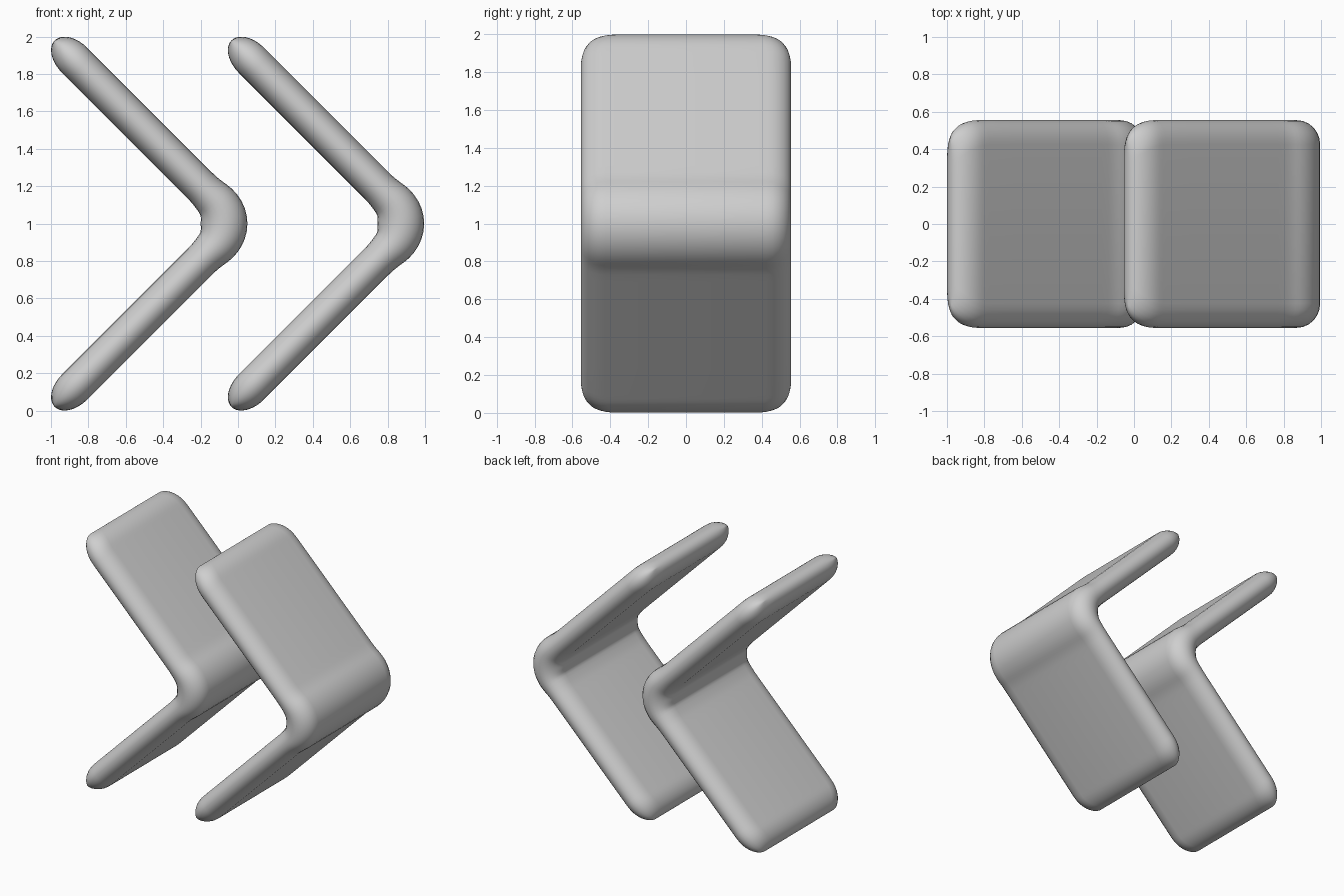
import bpy, bmesh
from math import sin, cos, pi, sqrt, copysign

cube = bpy.data.objects.get("Cube")
if cube:
    bpy.data.objects.remove(cube, do_unlink=True)

HALF_LEN = 1.347      # centreline length from bend to tip
BEND_R = 0.18         # centreline bend radius
BEND_X = -0.2546      # centre of the bend
WIDTH, EDGE = 0.555, 0.13
THICK, SWELL = 0.095, 0.03
ARC = BEND_R * pi / 4

grey = bpy.data.materials.new("light grey")
grey.use_nodes = True
grey.diffuse_color = (0.62, 0.62, 0.62, 1)
grey.node_tree.nodes["Principled BSDF"].inputs["Base Color"].default_value = grey.diffuse_color


def centreline(s):
    """Point and outward normal at signed distance s from the bend."""
    a = max(-ARC, min(ARC, s)) / BEND_R
    along = s - a * BEND_R
    nx, nz = cos(a), sin(a)
    return BEND_X + BEND_R * nx - along * nz, 1 + BEND_R * nz + along * nx, nx, nz


def rounding(d, length):
    """Quarter ellipse rising from 0 at the tip to 1."""
    return sqrt(max(0, 1 - max(0, 1 - d / length) ** 2))


def section(bm, s):
    """Flat plate section with rounded long edges, tapering at the tips."""
    d = HALF_LEN - abs(s)
    half_w = WIDTH - EDGE * (1 - rounding(d, 0.2))
    half_t = THICK * rounding(d, 0.15)
    if abs(s) < 0.25:
        half_t += SWELL * cos(pi * s / 0.5) ** 2
    x, z, nx, nz = centreline(s)
    loop = []
    for side in (1, -1):
        for i in range(13):
            t = side * (pi * i / 12 - pi / 2)
            y = side * (half_w - EDGE + EDGE * cos(t))
            h = half_t * sin(t) * side
            h = copysign(abs(h), (i - 6) * side)
            loop.append(bm.verts.new((x + nx * h, y, z + nz * h)))
    return loop


# Stations: dense at the tip and bend, sparse along the straight arm
tip = [HALF_LEN - 0.2 * (1 - cos(pi / 2 * i / 12)) for i in range(13)]
arm = [0.95, 0.7, 0.45, 0.3]
bend = [0.25 * i / 10 for i in range(10, 0, -1)]
half = tip + arm + bend
stations = half + [0] + [-s for s in reversed(half)]

bm = bmesh.new()
loops = [section(bm, s) for s in stations]
for a, b in zip(loops, loops[1:]):
    for i in range(len(a)):
        j = (i + 1) % len(a)
        bm.faces.new((a[i], a[j], b[j], b[i]))
bmesh.ops.remove_doubles(bm, verts=bm.verts, dist=0.0002)
bmesh.ops.recalc_face_normals(bm, faces=bm.faces)
for f in bm.faces:
    f.smooth = True
mesh = bpy.data.meshes.new("chevron")
bm.to_mesh(mesh)
bm.free()
mesh.materials.append(grey)

# Two identical chevrons side by side
for name, x in (("right_chevron", 0), ("left_chevron", 0.945)):
    obj = bpy.data.objects.new(name, mesh)
    obj.location.x = x
    bpy.context.collection.objects.link(obj)
